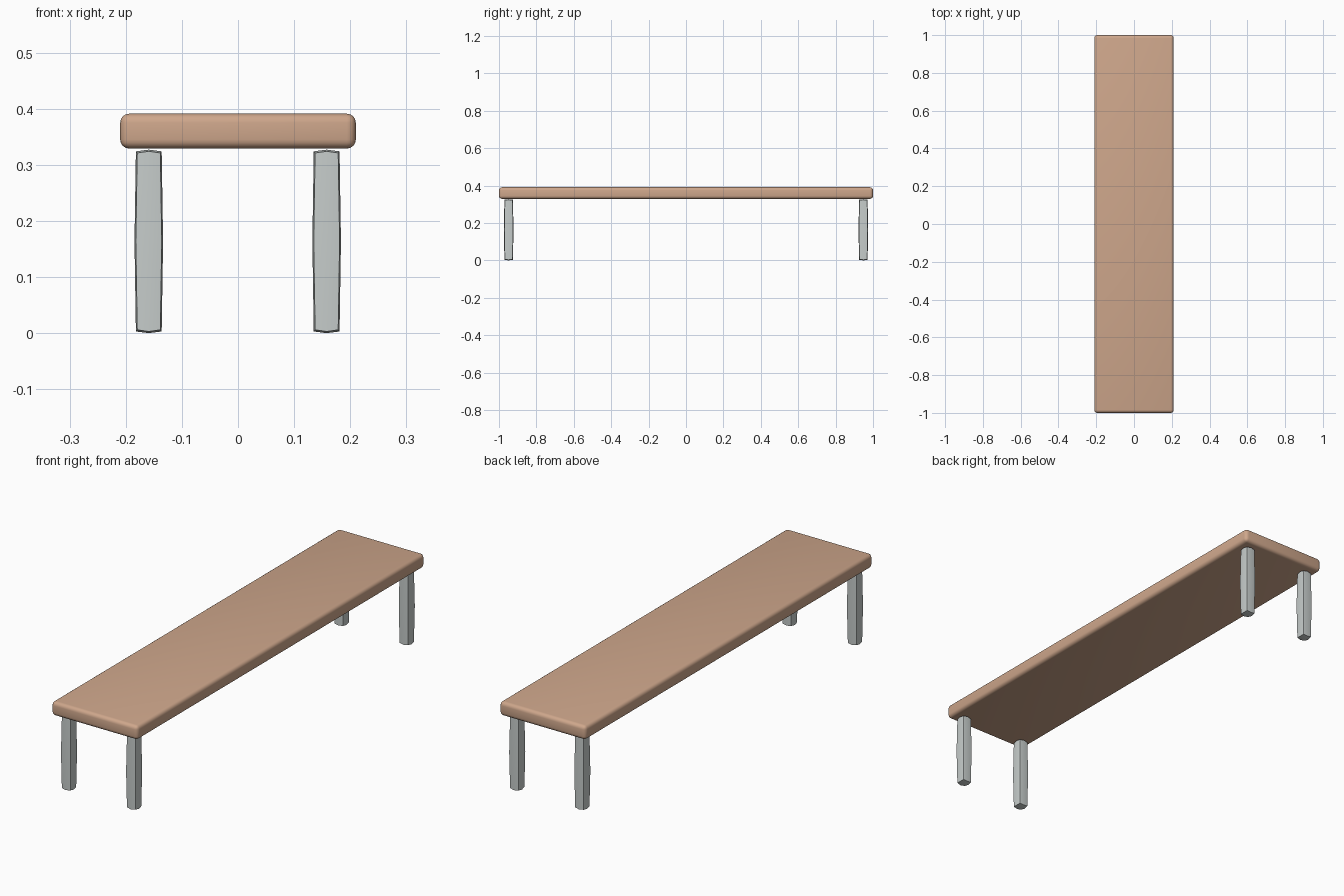
import bpy, bmesh, math

if "Cube" in bpy.data.objects:
    bpy.data.objects.remove(bpy.data.objects["Cube"])


def material(name, rgb):
    m = bpy.data.materials.new(name)
    m.diffuse_color = (*rgb, 1.0)
    m.use_nodes = True
    m.node_tree.nodes["Principled BSDF"].inputs["Base Color"].default_value = m.diffuse_color
    return m


wood = material("warm wood", (0.62, 0.385, 0.26))
metal = material("pale grey", (0.57, 0.61, 0.60))


def add_object(name, bm, mat, location, angle):
    bmesh.ops.recalc_face_normals(bm, faces=bm.faces[:])
    mesh = bpy.data.meshes.new(name)
    bm.to_mesh(mesh)
    bm.free()
    mesh.materials.append(mat)
    ob = bpy.data.objects.new(name, mesh)
    ob.location = location
    bpy.context.collection.objects.link(ob)
    bpy.ops.object.select_all(action='DESELECT')
    ob.select_set(True)
    bpy.context.view_layer.objects.active = ob
    bpy.ops.object.shade_smooth_by_angle(angle=math.radians(angle))
    return ob


# Seat: long board with rounded edges
bm = bmesh.new()
bmesh.ops.create_cube(bm, size=1.0)
bmesh.ops.scale(bm, vec=(0.42, 2.0, 0.062), verts=bm.verts)
bmesh.ops.bevel(bm, geom=bm.edges[:], offset=0.016, segments=4,
                profile=0.5, affect='EDGES')
add_object("seat", bm, wood, (0, 0, 0.36), 40)


# Legs: square posts whose sides and ends swell towards the middle
def leg(name, x, y):
    bm = bmesh.new()
    bmesh.ops.create_cube(bm, size=2.0)
    bmesh.ops.subdivide_edges(bm, edges=bm.edges[:], cuts=1, use_grid_fill=True)
    for v in bm.verts:
        swell = sum(abs(c) < 0.5 for c in v.co)
        v.co.x *= 0.0205 + 0.0025 * swell
        v.co.y *= 0.0205 + 0.0025 * swell
        v.co.z *= 0.1575 + 0.003 * swell
    add_object(name, bm, metal, (x, y, 0.1635), 40)


for side, x in (("left", -0.159), ("right", 0.158)):
    for end, y in (("front", -0.948), ("back", 0.948)):
        leg(f"{end}_{side}_leg", x, y)
